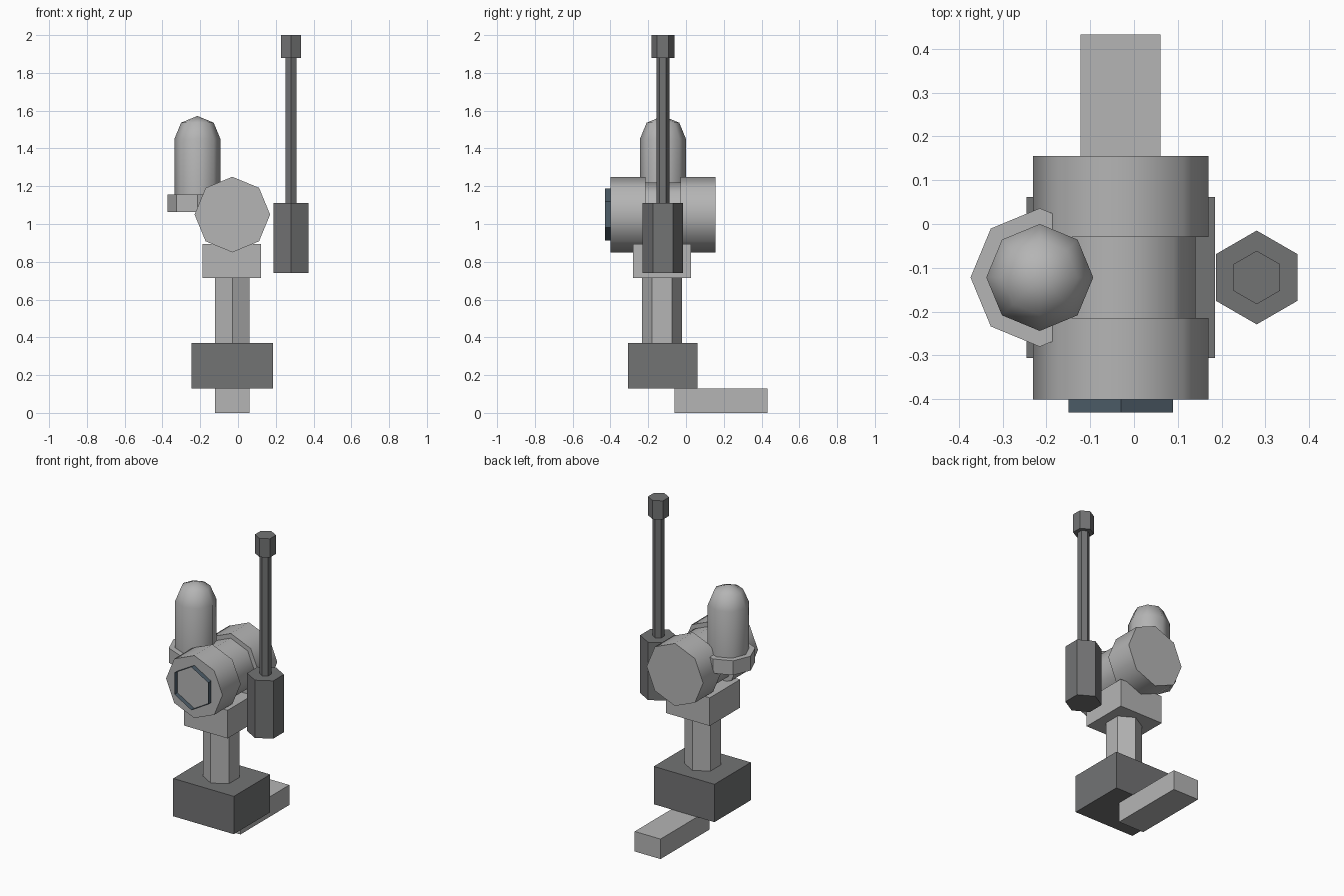
import bpy, bmesh, math
from mathutils import Matrix, Vector

if "Cube" in bpy.data.objects:
    bpy.data.objects.remove(bpy.data.objects["Cube"])


def material(name, rgb):
    m = bpy.data.materials.new(name)
    m.diffuse_color = (*rgb, 1)
    m.use_nodes = True
    m.node_tree.nodes["Principled BSDF"].inputs["Base Color"].default_value = m.diffuse_color
    return m


LIGHT = material("light grey", (0.46, 0.46, 0.46))
DARK = material("dark grey", (0.17, 0.172, 0.175))
BLUE = material("slate blue", (0.075, 0.11, 0.14))


def finish(name, bm, mat):
    me = bpy.data.meshes.new(name)
    bm.to_mesh(me)
    bm.free()
    me.materials.append(mat)
    ob = bpy.data.objects.new(name, me)
    bpy.context.collection.objects.link(ob)
    return ob


def box(name, lo, hi, mat):
    bm = bmesh.new()
    bmesh.ops.create_cube(bm, size=1)
    for v in bm.verts:
        v.co = Vector([lo[i] + (hi[i] - lo[i]) * (v.co[i] + 0.5) for i in range(3)])
    return finish(name, bm, mat)


def lathe(name, profile, sides, centre, mat, along_y=False, smooth=False, caps=True):
    """Turn (radius, height) points about an axis; corners start on +y (or +z when along_y)."""
    bm = bmesh.new()
    rings = []
    for r, h in profile:
        if r == 0:
            rings.append([bm.verts.new((0, 0, h))] * sides)
        else:
            rings.append([bm.verts.new((r * math.sin(-2 * math.pi * i / sides),
                                        r * math.cos(2 * math.pi * i / sides), h))
                          for i in range(sides)])
    for a, b in zip(rings, rings[1:]):
        for i in range(sides):
            j = (i + 1) % sides
            vs = list(dict.fromkeys((a[i], a[j], b[j], b[i])))
            f = bm.faces.new(vs)
            # rings between two radii at the same height stay flat
            f.smooth = smooth and abs(a[0].co.z - b[0].co.z) > 1e-5
    if caps:
        if profile[0][0]:
            bm.faces.new(rings[0][::-1])
        if profile[-1][0]:
            bm.faces.new(rings[-1])
    if along_y:
        # local z -> +y, local y -> +z, local x -> x is a mirror, so x is flipped too
        bm.transform(Matrix(((-1, 0, 0, 0), (0, 0, 1, 0), (0, 1, 0, 0), (0, 0, 0, 1))))
    bm.transform(Matrix.Translation(centre))
    return finish(name, bm, mat)


CX, CY = -0.03, -0.124

# foot, base block, post and mount
box("foot", (-0.122, -0.062, 0), (0.061, 0.432, 0.128), LIGHT)
box("base_block", (-0.245, -0.306, 0.128), (0.185, 0.062, 0.37), DARK)
lathe("post", [(0.106, 0.37), (0.106, 0.715)], 6, (CX, CY - 0.003, 0), LIGHT)
box("mount", (-0.187, -0.281, 0.715), (0.123, 0.027, 0.895), LIGHT)

# horizontal drum with a narrower waist
R, W = 0.2, 0.17
lathe("drum", [(R, -0.4), (R, -0.215), (W, -0.215), (W, -0.03), (R, -0.03), (R, 0.155)],
      8, (CX, 0, 1.05), LIGHT, along_y=True, smooth=True)

# thin open rim on the drum's front
lathe("front_rim", [(0.138, -0.43), (0.138, -0.4)], 6, (CX, 0, 1.05), BLUE,
      along_y=True, caps=False)

# domed tank on a collar
lathe("tank_collar", [(0.158, 1.063), (0.158, 1.155)], 8, (-0.215, -0.122, 0), LIGHT)
d = 0.122
s = d * math.sqrt(0.5)
lathe("domed_tank", [(d, 1.15), (d, 1.45), (s, 1.45 + s), (0, 1.45 + d)],
      8, (-0.215, -0.122, 0), LIGHT, smooth=True)

# antenna
for name, r, z0, z1 in (("antenna_base", 0.107, 0.74, 1.11),
                        ("antenna_rod", 0.034, 1.11, 1.88),
                        ("antenna_tip", 0.061, 1.88, 2.0)):
    lathe(name, [(r, z0), (r, z1)], 6, (0.28, -0.122, 0), DARK)
